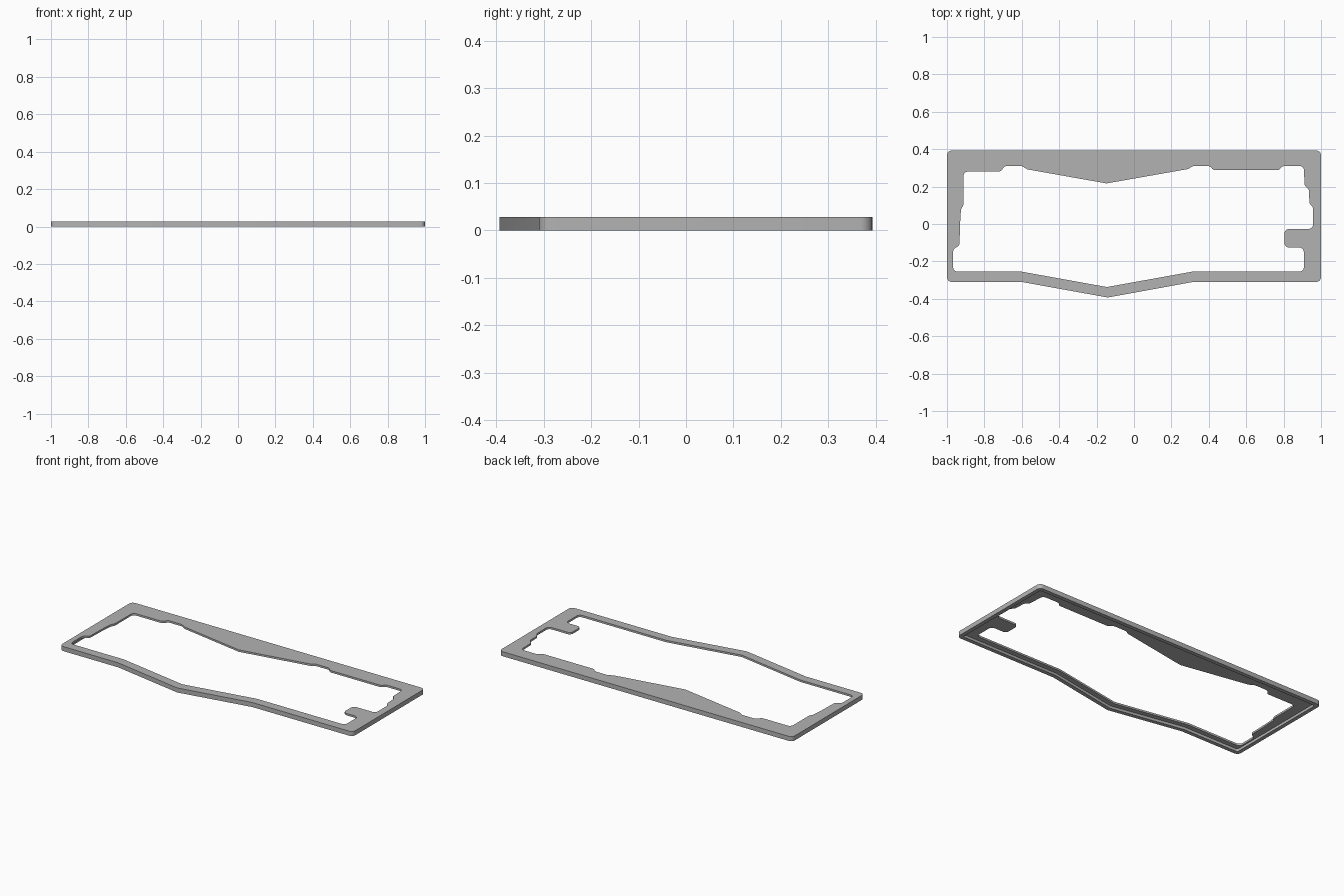
import bpy, bmesh, math
from mathutils import Vector

cube = bpy.data.objects.get("Cube")
if cube:
    bpy.data.objects.remove(cube, do_unlink=True)

HEIGHT = 0.028
PLATE = 0.012      # thickness of the flat face plate
LIP = 0.024        # width of the downward rim
SEGMENTS = 6

# Outer outline and opening, both clockwise from the rear left corner
OUTER = [(-1, .393), (1, .393), (1, -.31), (.315, -.31), (-.14, -.393),
         (-.6, -.31), (-1, -.31)]
OPENING = [(-.912, .28), (-.715, .28), (-.69, .31), (-.6, .31), (-.57, .292),
           (-.147, .217), (.29, .294), (.315, .31), (.405, .31), (.425, .288),
           (.775, .288), (.795, .31), (.908, .31), (.912, .205), (.935, .185),
           (.938, .11), (.957, .09), (.957, -.026), (.805, -.026),
           (.805, -.126), (.908, -.126), (.908, -.255), (.31, -.255),
           (-.145, -.337), (-.6, -.255), (-.967, -.255), (-.967, -.135),
           (-.933, -.115), (-.93, 0), (-.925, .08), (-.912, .1)]


def neighbours(points):
    """Yield every corner with the points before and after it."""
    pts = [Vector(p) for p in points]
    for i, p in enumerate(pts):
        yield pts[i - 1], p, pts[(i + 1) % len(pts)]


def inset(points, distance):
    """Move a clockwise outline inward by a constant distance."""
    result = []
    for a, p, b in neighbours(points):
        u, v = (p - a).normalized(), (b - p).normalized()
        n1, n2 = Vector((u.y, -u.x)), Vector((v.y, -v.x))
        result.append(p + (n1 + n2) * distance / (1 + n1.dot(n2)))
    return result


def rounded(points, radius):
    """Round the pronounced corners, leaving shallow bends crisp."""
    result = []
    for a, p, b in neighbours(points):
        u, v = a - p, b - p
        turn = math.pi - u.angle(v)
        if turn < math.radians(25):
            result.append(p)
            continue
        reach = min(radius * math.tan(turn / 2), u.length * .48, v.length * .48)
        start, end = p + u.normalized() * reach, p + v.normalized() * reach
        r = reach / math.tan(turn / 2)
        centre = p + (u.normalized() + v.normalized()).normalized() * math.hypot(r, reach)
        s, e = start - centre, end - centre
        for k in range(SEGMENTS + 1):
            t = k / SEGMENTS
            result.append(centre + (s * math.sin((1 - t) * turn)
                                    + e * math.sin(t * turn)) / math.sin(turn))
    return result


bm = bmesh.new()


def ring(points, z):
    return [bm.verts.new((p.x, p.y, z)) for p in points]


def bridge(lower, upper):
    for i in range(len(lower)):
        bm.faces.new((lower[i - 1], lower[i], upper[i], upper[i - 1]))


def fill(*loops):
    edges = []
    for loop in loops:
        for i in range(len(loop)):
            pair = (loop[i - 1], loop[i])
            edges.append(bm.edges.get(pair) or bm.edges.new(pair))
    bmesh.ops.triangle_fill(bm, use_beauty=True, use_dissolve=False, edges=edges)


outline = rounded(OUTER, .026)
lip_line = rounded(inset(OUTER, LIP), .012)
hole_line = rounded(OPENING, .024)

# Rim walls and rim underside
outer_top, outer_base = ring(outline, HEIGHT), ring(outline, 0)
lip_base, lip_top = ring(lip_line, 0), ring(lip_line, HEIGHT - PLATE)
bridge(outer_base, outer_top)
bridge(lip_base, outer_base)
bridge(lip_top, lip_base)

# Opening wall, top face and recessed underside
hole_top, hole_base = ring(hole_line, HEIGHT), ring(hole_line, HEIGHT - PLATE)
bridge(hole_top, hole_base)
fill(outer_top, hole_top)
fill(lip_top, hole_base)
bmesh.ops.recalc_face_normals(bm, faces=bm.faces)

mesh = bpy.data.meshes.new("bezel_frame")
bm.to_mesh(mesh)
bm.free()
frame = bpy.data.objects.new("bezel_frame", mesh)
bpy.context.collection.objects.link(frame)

# Plain grey finish
grey = bpy.data.materials.new("plain_grey")
grey.use_nodes = True
colour = (.45, .45, .45, 1)
grey.diffuse_color = colour
for node in grey.node_tree.nodes:
    if node.type == "BSDF_PRINCIPLED":
        node.inputs["Base Color"].default_value = colour
mesh.materials.append(grey)

bpy.ops.object.select_all(action="DESELECT")
frame.select_set(True)
bpy.context.view_layer.objects.active = frame
bpy.ops.object.shade_smooth_by_angle(angle=math.radians(30))
